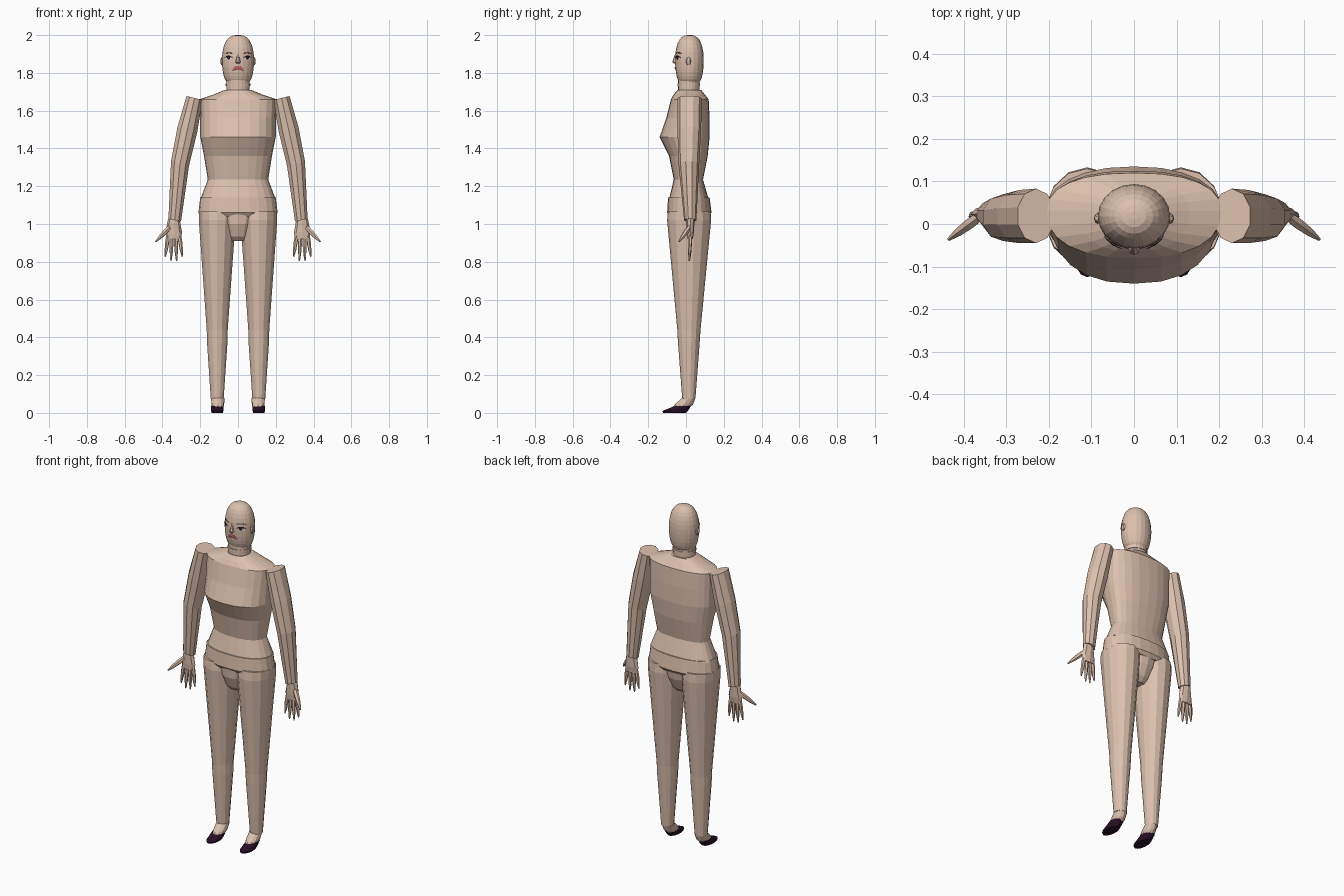
import bpy, bmesh
from math import cos, sin, pi, copysign
from mathutils import Vector, Matrix
from mathutils.bvhtree import BVHTree

if "Cube" in bpy.data.objects:
    bpy.data.objects.remove(bpy.data.objects["Cube"])


def material(name, *rgb):
    mat = bpy.data.materials.new(name)
    mat.use_nodes = True
    mat.diffuse_color = (*rgb, 1)
    shader = mat.node_tree.nodes["Principled BSDF"]
    shader.inputs["Base Color"].default_value = (*rgb, 1)
    return mat


skin = material("skin", .72, .53, .42)
shoe_purple = material("dark shoe purple", .02, .005, .02)
lip_rose = material("lip rose", .56, .14, .16)
eye_white = material("eye white", .8, .76, .74)
eye_dark = material("eye dark", .015, .01, .02)
brow_brown = material("brow brown", .2, .11, .08)


def finish(name, bm, mat):
    bmesh.ops.recalc_face_normals(bm, faces=bm.faces)
    mesh = bpy.data.meshes.new(name)
    bm.to_mesh(mesh)
    bm.free()
    mesh.materials.append(mat)
    obj = bpy.data.objects.new(name, mesh)
    bpy.context.collection.objects.link(obj)
    return obj


def loft_mesh(rings, sides, x=0, side=1, split=None, power=1, lean=0):
    """Skin a stack of oval rings given as height, half width, front, back, centre x."""
    bm = bmesh.new()
    loops = []
    for height, width, front, back, *own_x in rings:
        centre_x = own_x[0] if own_x else x
        middle = (front + back) / 2 if split is None else split
        loop = []
        for i in range(sides):
            angle = 2 * pi * i / sides - pi / 2
            across, along = (copysign(abs(v) ** power, v) for v in (cos(angle), sin(angle)))
            reach = back - middle if along > 0 else middle - front
            loop.append(bm.verts.new((side * (centre_x + width * across),
                                      middle + reach * along,
                                      height + lean * width * across)))
        loops.append(loop)
    for low, high in zip(loops, loops[1:]):
        for i in range(sides):
            bm.faces.new((low[i - 1], low[i], high[i], high[i - 1]))
    bm.faces.new(loops[0])
    bm.faces.new(loops[-1])
    return bm


def loft(name, rings, sides, mat=skin, **options):
    finish(name, loft_mesh(rings, sides, **options), mat)


def digit(name, start, end, radius, side):
    """Spindle shaped finger between two points."""
    start, axis = Vector(start), Vector(end) - Vector(start)
    rings = []
    for step, scale in enumerate((.9, 1, .8, .3)):
        r = radius * scale
        rings.append((axis.length * step / 3, r, -r, r))
    bm = loft_mesh(rings, 6)
    bm.transform(axis.to_track_quat('Z', 'Y').to_matrix().to_4x4())
    bm.transform(Matrix.Translation(start))
    bm.transform(Matrix.Diagonal((side, 1, 1, 1)))
    finish(name, bm, skin)


# Torso with a pronounced chest ridge and a narrow waist
loft("torso", [(1.13, .2, -.09, .12), (1.235, .16, -.065, .09),
               (1.36, .18, -.09, .115), (1.46, .2, -.14, .125),
               (1.56, .2, -.105, .125), (1.66, .205, -.08, .12),
               (1.685, .13, -.065, .1), (1.71, .07, -.045, .08)],
     24, split=.03, power=.85)

# Hip band and crotch
loft("hip_band", [(1.04, .2, -.085, .12), (1.06, .21, -.1, .135), (1.14, .2, -.095, .125)],
     24, split=.02, power=.88)
loft("crotch", [(.91, .055, -.04, .06), (.935, .075, -.065, .085),
                (1, .1, -.09, .115), (1.06, .125, -.095, .125)], 16)

# Neck with a small collar fold
loft("neck", [(z, .062, -.042, .072) for z in (1.69, 1.77)], 20)
loft("neck_fold", [(z, .066, -.045, .075) for z in (1.73, 1.745)], 20)

# Head: domed above the eyes, fuller along the jaw
head_rings = []
for step in range(1, 14):
    polar = pi * step / 15
    fullness = sin(polar) ** (.7 if polar < pi / 2 else .4)
    depth = .076 * fullness
    head_rings.append((1.87 + .13 * cos(polar), .085 * fullness, .018 - depth, .018 + depth))
head_rings.insert(0, (2, .01, .01, .03))
head_mesh = loft_mesh(head_rings, 20)
face_tree = BVHTree.FromBMesh(head_mesh)
finish("head", head_mesh, skin)
loft("nose", [(1.85, .01, -.066, -.04), (1.858, .014, -.073, -.04), (1.9, .005, -.058, -.04)], 8)


def face_plate(name, outline, mat, lift, side=1):
    """Thin patch that follows the face, fanned from its middle."""
    bm = bmesh.new()

    def on_face(point):
        origin = Vector((side * point[0], -1, point[1]))
        hit = face_tree.ray_cast(origin, Vector((0, 1, 0)))[0]
        return bm.verts.new(hit - Vector((0, lift, 0)))

    centre = on_face([sum(axis) / len(outline) for axis in zip(*outline)])
    rim = [on_face(point) for point in outline]
    for i in range(len(rim)):
        bm.faces.new((centre, rim[i - 1], rim[i]))
    plate = finish(name, bm, mat)
    plate.modifiers.new("thickness", 'SOLIDIFY').thickness = .001


def oval(x, z, width, height):
    angles = [pi * i / 6 for i in range(12)]
    return [(x + width * cos(a), z + height * sin(a)) for a in angles]


def arch(x, z, width, rise, thickness):
    """Curved strip outline, thickest in the middle."""
    spans = [i / 3 for i in range(-3, 4)]
    lower = [(x + width * t, z - rise * t * t) for t in spans]
    upper = [(x + width * t, z - rise * t * t + thickness * (1.3 - t * t)) for t in spans]
    return lower + upper[::-1]


# Mouth
face_plate("lips", [(-.032, 1.813), (.032, 1.813), (.016, 1.837), (-.016, 1.837)],
           lip_rose, .004)

for label, side in (("left", 1), ("right", -1)):
    # Eye, lash line, brow and ear
    face_plate(label + "_eye", oval(.05, 1.879, .019, .008), eye_white, .003, side)
    face_plate(label + "_iris", oval(.05, 1.879, .008, .008), eye_dark, .005, side)
    face_plate(label + "_lash", arch(.05, 1.886, .021, .006, .005), eye_dark, .006, side)
    face_plate(label + "_brow", arch(.048, 1.907, .023, .006, .003), brow_brown, .003, side)
    ear = bmesh.new()
    bmesh.ops.create_uvsphere(ear, u_segments=8, v_segments=6, radius=1)
    ear.transform(Matrix.LocRotScale(Vector((side * .085, .013, 1.862)), None,
                                     Vector((.009, .013, .022))))
    finish(label + "_ear", ear, skin)

    # Arm with a flat slanted shoulder cap
    loft(label + "_arm", [(1.02, .035, -.01, .055, .335), (1.32, .05, -.04, .07, .307),
                          (1.5, .055, -.045, .08, .268), (1.667, .045, -.045, .083, .23)],
         10, side=side, lean=.25)

    # Hand with fanned fingers
    loft(label + "_palm", [(.92, .038, .008, .036), (.955, .044, .004, .042),
                           (1.03, .03, 0, .046)], 8, x=.34, side=side)
    for finger in range(4):
        spread = finger - 1.5
        digit(f"{label}_finger_{finger}", (.34 + .02 * spread, .022, .94),
              (.34 + .03 * spread, .018, .8 + .012 * spread ** 2), .011, side)
    digit(label + "_thumb", (.36, .02, .985), (.435, -.036, .907), .014, side)

    # Leg with a knee band
    loft(label + "_leg", [(.075, .035, -.02, .05), (.38, .056, -.043, .073),
                          (.44, .057, -.046, .077), (1.02, .1, -.1, .133),
                          (1.07, .1, -.095, .13)], 14, x=.11, side=side)

    # Foot and flat pointed shoe
    loft(label + "_foot", [(.03, .031, -.07, .022), (.045, .034, -.06, .038),
                           (.08, .035, -.02, .05)], 12, x=.107, side=side)
    loft(label + "_shoe", [(0, .03, -.122, 0), (.01, .034, -.125, .01),
                           (.036, .035, -.062, .026)], 14, shoe_purple, x=.11, side=side)
